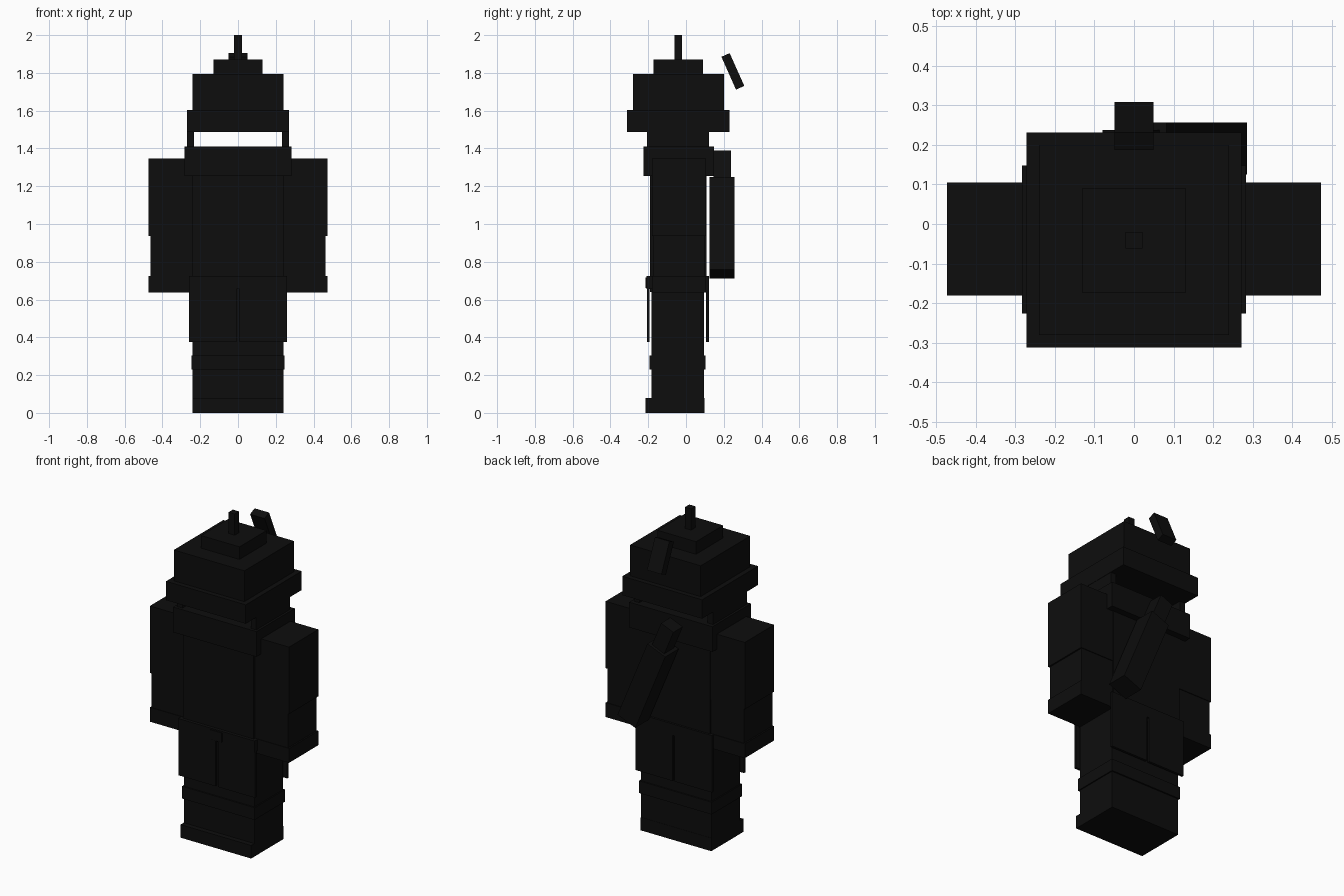
import bpy
from math import radians

cube = bpy.data.objects.get("Cube")
if cube:
    bpy.data.objects.remove(cube, do_unlink=True)

# One near-black material for the whole figure
black = bpy.data.materials.new("near_black")
black.use_nodes = True
colour = (0.004, 0.004, 0.004, 1)
black.diffuse_color = colour
black.node_tree.nodes["Principled BSDF"].inputs["Base Color"].default_value = colour


def box(name, x, y, z, tilt=(0, 0, 0)):
    """Box from (min, max) ranges, optionally tilted about its centre (degrees)."""
    ranges = (x, y, z)
    bpy.ops.mesh.primitive_cube_add(size=1, location=[(a + b) / 2 for a, b in ranges])
    ob = bpy.context.object
    ob.name = ob.data.name = name
    ob.scale = [b - a for a, b in ranges]
    bpy.ops.object.transform_apply(location=False, rotation=False, scale=True)
    ob.rotation_euler = [radians(t) for t in tilt]
    ob.data.materials.append(black)
    return ob


def centred(name, half, y, z):
    return box(name, (-half, half), y, z)


def pair(name, x, y, z):
    box("left_" + name, x, y, z)
    box("right_" + name, (-x[1], -x[0]), y, z)


# Legs, boots and knee bands
pair("leg", (0, 0.24), (-0.183, 0.095), (0.08, 0.66))
pair("boot", (0, 0.24), (-0.215, 0.097), (0, 0.08))
pair("knee_band", (0, 0.247), (-0.192, 0.104), (0.23, 0.305))

# Coat tails, split down the middle and standing clear of the legs
pair("front_coat_tail", (0.008, 0.26), (-0.207, -0.192), (0.375, 0.66))
pair("back_coat_tail", (0.008, 0.26), (0.106, 0.121), (0.375, 0.66))

# Torso, belt, buckle and collar
centred("torso", 0.24, (-0.19, 0.108), (0.64, 1.3))
centred("belt", 0.26, (-0.21, 0.121), (0.655, 0.725))
centred("buckle", 0.04, (-0.215, -0.2), (0.66, 0.717))
centred("collar", 0.283, (-0.226, 0.148), (1.255, 1.41))

# Arms in three segments
pair("upper_arm", (0.24, 0.473), (-0.18, 0.105), (0.937, 1.348))
pair("forearm", (0.24, 0.464), (-0.176, 0.1), (0.72, 0.937))
pair("hand", (0.24, 0.473), (-0.18, 0.105), (0.637, 0.725))

# Headgear: side flaps, brim, crown, cap and spike
pair("head_flap", (0.232, 0.269), (-0.207, 0.121), (1.41, 1.5))
centred("hat_brim", 0.271, (-0.312, 0.231), (1.488, 1.604))
centred("hat_crown", 0.24, (-0.281, 0.2), (1.5, 1.793))
centred("hat_cap", 0.131, (-0.173, 0.09), (1.793, 1.87))
centred("hat_spike", 0.021, (-0.062, -0.02), (1.87, 2.0))

# Tilted plume behind the hat
box("plume", (-0.049, 0.049), (0.224, 0.272), (1.713, 1.903), (24, 0, 0))

# Scabbard and handle slung diagonally across the back
box("scabbard", (0.059, 0.189), (0.125, 0.257), (0.715, 1.245), (0, -22.5, 0))
box("sword_handle", (-0.053, 0.037), (0.145, 0.238), (1.219, 1.379), (0, -22.5, 0))
